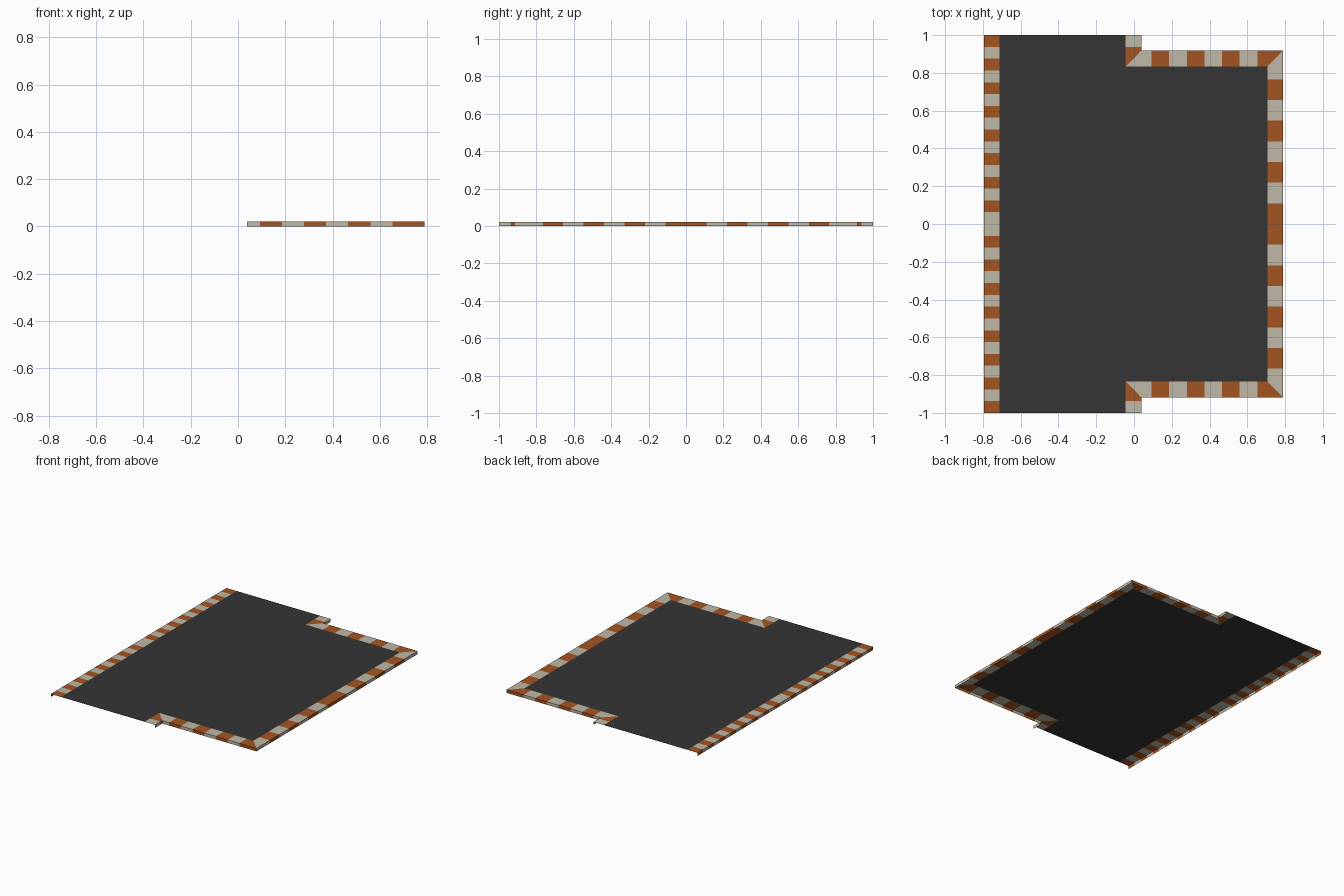
import bpy, bmesh

if "Cube" in bpy.data.objects:
    bpy.data.objects.remove(bpy.data.objects["Cube"])

H = 0.022                      # height of the flush top surface
IN_X, OUT_X = 0.706, 0.79      # right kerb, inner and outer edge
IN_Y, OUT_Y = 0.833, 0.918     # cross kerb, inner and outer edge
STUB_IN, STUB_OUT = -0.045, 0.039


def material(name, rgb):
    m = bpy.data.materials.new(name)
    m.diffuse_color = (*rgb, 1)
    m.use_nodes = True
    m.node_tree.nodes["Principled BSDF"].inputs["Base Color"].default_value = m.diffuse_color
    return m


ASPHALT = material("dark asphalt", (0.035, 0.035, 0.035))
CREAM = material("cream kerb", (0.52, 0.48, 0.38))
ORANGE = material("rust orange kerb", (0.37, 0.09, 0.016))


def finish(name, bm, mats):
    """Make an object from a half mesh (y > 0) and mirror it to y < 0."""
    me = bpy.data.meshes.new(name)
    bm.to_mesh(me)
    bm.free()
    for m in mats:
        me.materials.append(m)
    ob = bpy.data.objects.new(name, me)
    bpy.context.collection.objects.link(ob)
    mod = ob.modifiers.new("mirror", 'MIRROR')
    mod.use_axis = (False, True, False)
    return ob


def kerb(name, stations):
    """Striped strip through (inner, outer) stations with an outer skirt."""
    bm = bmesh.new()
    rows = [(bm.verts.new((*i, H)), bm.verts.new((*o, H)), bm.verts.new((*o, 0)))
            for i, o in stations]
    for k, (a, b) in enumerate(zip(rows, rows[1:])):
        top = bm.faces.new((a[0], b[0], b[1], a[1]))
        skirt = bm.faces.new((a[1], b[1], b[2], a[2]))
        top.material_index = skirt.material_index = k % 2
    return finish(name, bm, (CREAM, ORANGE))


# Road surface: single open sheet between the kerbs
bm = bmesh.new()
outline = [(-0.711, 0), (IN_X, 0), (IN_X, IN_Y), (STUB_IN, IN_Y), (STUB_IN, 1), (-0.711, 1)]
bm.faces.new([bm.verts.new((x, y, H)) for x, y in outline])
finish("road_surface", bm, (ASPHALT,))

# Straight left kerb: 16 stripes per half
kerb("left_kerb", [((-0.711, k / 16), (-0.793, k / 16)) for k in range(17)])

# Right kerb: stub, mitre, cross run, mitre, long side
path = [((STUB_IN, y), (STUB_OUT, y)) for y in (1, 0.9375)]
path.append(((STUB_IN, IN_Y), (STUB_OUT, OUT_Y)))
path += [((x, IN_Y), (x, OUT_Y)) for x in (k * 0.0933 for k in range(1, 8))]
path.append(((IN_X, IN_Y), (OUT_X, OUT_Y)))
path += [((IN_X, y), (OUT_X, y)) for y in (k * 0.1094 for k in range(7, -1, -1))]
kerb("bay_kerb", path)
